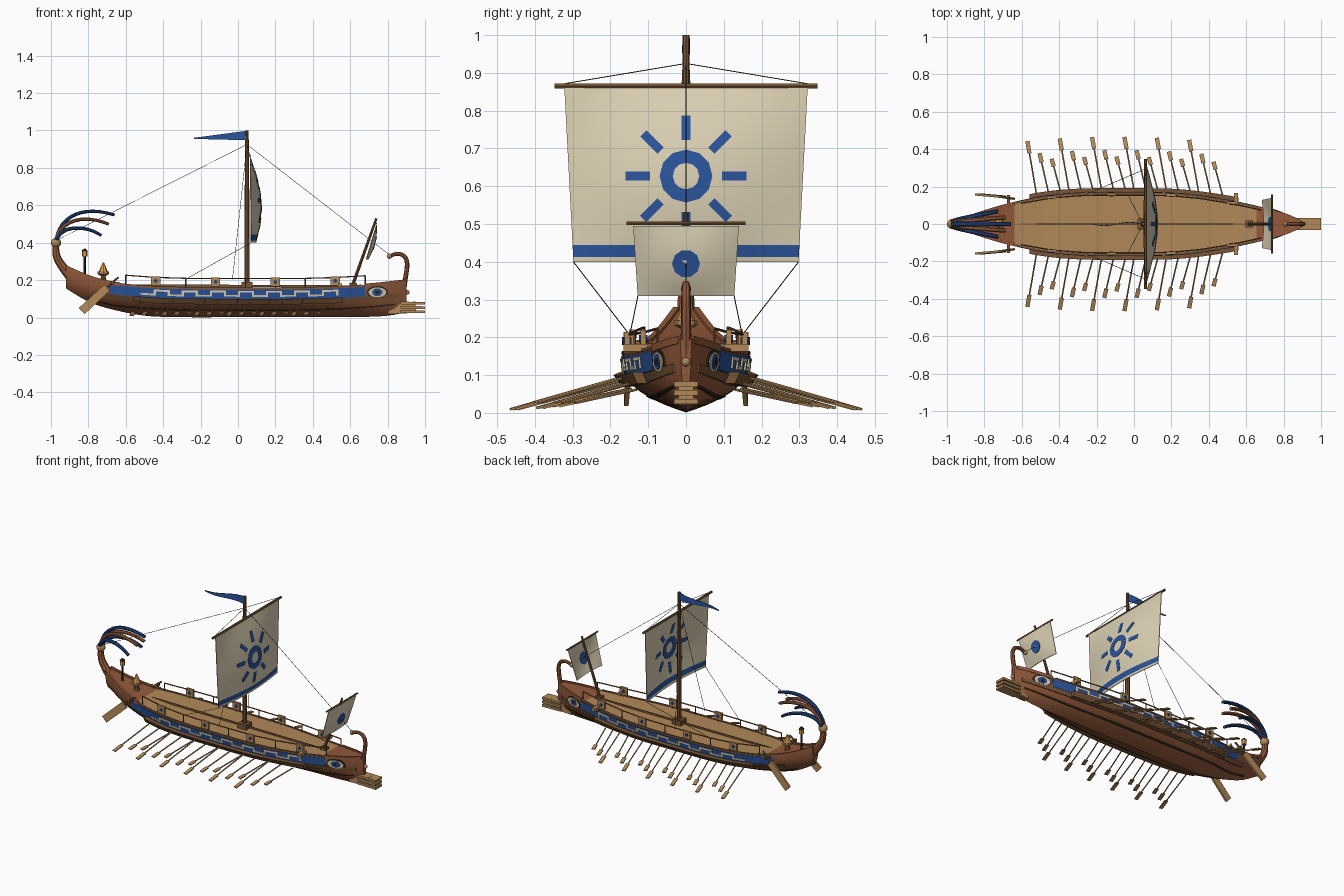
import bpy, bmesh, math
from math import sin, cos, pi
from mathutils import Vector as V

if "Cube" in bpy.data.objects:
    bpy.data.objects.remove(bpy.data.objects["Cube"])


def material(name, *rgb):
    m = bpy.data.materials.new(name)
    m.use_nodes = True
    m.diffuse_color = (*rgb, 1)
    m.node_tree.nodes["Principled BSDF"].inputs["Base Color"].default_value = (*rgb, 1)
    return m


HULL = material("red brown wood", .29, .1, .042)
DARK = material("dark wood", .19, .09, .036)
TAN = material("tan wood", .44, .25, .1)
CREAM = material("cream cloth", .72, .64, .46)
BLUE = material("blue paint", .024, .09, .34)
NAVY = material("navy paint", .017, .055, .2)
ROPE = material("black brown rope", .03, .02, .012)
GOLD = material("orange gold", .72, .36, .09)
made = []


def add(name, mesh, mats):
    ob = bpy.data.objects.new(name, mesh)
    bpy.context.collection.objects.link(ob)
    for m in mats:
        mesh.materials.append(m)
    made.append(ob)
    return ob


def loft(name, sections, mats, cyclic=False, rule=None):
    """Skin closed sections in order; rule(i, j) picks the colour of a face."""
    mats = mats if isinstance(mats, list) else [mats]
    bm = bmesh.new()
    rings = [[bm.verts.new(p) for p in s] for s in sections]
    n, k = len(rings), len(rings[0])
    for i in range(n if cyclic else n - 1):
        a, b = rings[i], rings[(i + 1) % n]
        for j in range(k):
            f = bm.faces.new((a[j], a[(j + 1) % k], b[(j + 1) % k], b[j]))
            f.material_index = rule(i, j) if rule else 0
    if not cyclic:
        bm.faces.new(rings[0])
        bm.faces.new(rings[-1])
    bmesh.ops.recalc_face_normals(bm, faces=bm.faces)
    mesh = bpy.data.meshes.new(name)
    bm.to_mesh(mesh)
    bm.free()
    return add(name, mesh, mats)


def beam(name, a, b, w, h, mat, side=(0, 1, 0)):
    a, b = V(a), V(b)
    d = (b - a).normalized()
    u = (V(side) - d * d.dot(V(side))).normalized() * w / 2
    v = d.cross(u).normalized() * h / 2
    return loft(name, [[p + u + v, p - u + v, p - u - v, p + u - v] for p in (a, b)], mat)


def rod(name, pts, r, mat, taper=1.0, smooth=False):
    cu = bpy.data.curves.new(name, "CURVE")
    cu.dimensions = "3D"
    cu.bevel_depth, cu.bevel_resolution, cu.use_fill_caps = r, 2 if r > .008 else 1, True
    sp = cu.splines.new("NURBS" if smooth else "POLY")
    sp.points.add(len(pts) - 1)
    for i, p in enumerate(pts):
        sp.points[i].co = (*p, 1)
        sp.points[i].radius = 1 + (taper - 1) * i / (len(pts) - 1)
    if smooth:
        sp.order_u, sp.use_endpoint_u, sp.resolution_u = 3, True, 6
    tmp = bpy.data.objects.new(name, cu)
    mesh = bpy.data.meshes.new_from_object(tmp)
    bpy.data.objects.remove(tmp)
    mesh.name = name
    mesh.materials.clear()
    return add(name, mesh, [mat])


def turned(name, x, y, profile, mat, sides=8):
    ring = [(cos(2 * pi * i / sides), sin(2 * pi * i / sides)) for i in range(sides)]
    return loft(name, [[(x + r * c, y + r * s, z) for c, s in ring] for r, z in profile], mat)


def ball(name, c, r, mat):
    turned(name, c[0], c[1], [(r * max(.05, sin(pi * i / 8)), c[2] - r * cos(pi * i / 8))
                              for i in range(9)], mat, 12)


# Hull lines: x, keel height, sheer height, half beam
LINES = [(-.92, .155, .272, .03), (-.8, .085, .22, .07), (-.68, .045, .187, .105),
         (-.5, .01, .168, .145), (-.3, .002, .16, .165), (0, .002, .158, .168),
         (.25, .002, .158, .162), (.5, .002, .163, .127), (.7, .004, .175, .084),
         (.82, .012, .187, .05), (.9, .03, .197, .014)]


def lines(x):
    i = max(0, min(len(LINES) - 2, sum(r[0] <= x for r in LINES) - 1))
    q = [LINES[max(0, min(len(LINES) - 1, j))] for j in range(i - 1, i + 3)]
    h = q[2][0] - q[1][0]
    t = (x - q[1][0]) / h
    out = []
    for c in (1, 2, 3):
        m0 = (q[2][c] - q[0][c]) / (q[2][0] - q[0][0]) * h
        m1 = (q[3][c] - q[1][c]) / (q[3][0] - q[1][0]) * h
        d = q[2][c] - q[1][c]
        out.append(q[1][c] + t * (m0 + t * (3 * d - 2 * m0 - m1 + t * (m0 + m1 - 2 * d))))
    return out


def side_y(x, z):
    keel, sheer, half = lines(x)
    t = max(0, min(1, (z - keel) / (sheer - keel)))
    return half * (1 - (1 - t) ** 3)


def strake(name, x0, x1, low, high, out, mat, inset=.01, n=30):
    """Strip along both sides, with heights measured from the sheer."""
    for s in (1, -1):
        rows = []
        for i in range(n + 1):
            x = x0 + (x1 - x0) * i / n
            za, zb = lines(x)[1] + low, lines(x)[1] + high
            ya, yb = side_y(x, za), side_y(x, zb)
            rows.append([(x, s * (ya + out), za), (x, s * (yb + out), zb),
                         (x, s * (yb - inset), zb), (x, s * (ya - inset), za)])
        loft(name, rows, mat)


# Hull and deck
hull = []
for i in range(53):
    x = -.92 + 1.82 * i / 52
    keel, sheer, half = lines(x)
    prof = [(1 - k / 8) ** 1.5 for k in range(9)]
    port = [(x, half * (1 - (1 - t) ** 3), keel + t * (sheer - keel)) for t in prof]
    hull.append(port + [(x, -p[1], p[2]) for p in port[-2::-1]])
loft("hull", hull, [HULL, TAN], rule=lambda i, j: int(j == 16 and 8 <= i < 45))
beam("deck_centre_seam", (-.63, 0, .172), (.62, 0, .166), .004, .012, DARK)
strake("deck_edge", -.63, .66, -.004, .004, .002, DARK)
strake("stern_gunwale", -.92, -.63, -.012, .008, .004, HULL, .012, 12)
strake("bow_gunwale", .68, .89, -.012, .008, .003, HULL, .008, 12)
strake("lower_wale", -.8, .84, -.122, -.115, .003, ROPE)
strake("upper_wale", -.75, .86, -.085, -.062, .005, DARK)
strake("outrigger", -.56, .56, -.088, -.058, .032, DARK)

# Painted side band with stepped key pattern
strake("painted_band", -.69, .68, -.06, -.008, .003, BLUE)
step = .075
for k in range(14):
    x = -.52 + k * step
    lo = -.025 if k % 2 else -.047
    strake("key_line", x, x + step, lo, lo + .01, .006, CREAM, 0, 3)
    strake("key_riser", x + step - .006, x + step + .006, -.047, -.015, .006, CREAM, 0, 1)

# Eyes on the bow
for s in (1, -1):
    for k, (rx, rz, mat) in enumerate([(.056, .034, ROPE), (.048, .026, CREAM),
                                       (.027, .021, BLUE), (.012, .01, ROPE)]):
        rim = [(.745 + rx * cos(pi * i / 10), .135 + rz * sin(pi * i / 10)) for i in range(20)]
        loft("bow_eye", [[(x, s * (side_y(x, z) + o), z) for x, z in rim]
                         for o in (-.002, .004 + k * .0015)], mat)

# Railing, shields, catheads and steering brackets
for s in (1, -1):
    xs = [-.6 + .16 * i for i in range(9)]
    tops = [(x, s * (lines(x)[2] - .014), lines(x)[1] + .05) for x in xs]
    rod("top_rail", tops, .0035, DARK)
    for p in tops:
        rod("rail_post", [(p[0], p[1], p[2] - .055), p], .0035, DARK)
    for x in (-.44, -.12, .2, .52):
        y, z = s * (lines(x)[2] - .01), lines(x)[1] + .032
        beam("shield_board", (x - .025, y, z), (x + .025, y, z), .014, .048, TAN)
        rim = [(x + .01 * cos(pi * i / 4), z + .01 * sin(pi * i / 4)) for i in range(8)]
        loft("shield_boss", [[(a, y + o, c) for a, c in rim] for o in (-.011, .011)], NAVY)
    beam("cathead", (.545, s * .1, .172), (.545, s * .165, .172), .022, .02, TAN, (1, 0, 0))
    beam("steering_bracket", (-.67, s * .09, .185), (-.67, s * .155, .185),
         .016, .016, DARK, (1, 0, 0))

# Oars in three banks
for s in (1, -1):
    for k in range(6):
        for bank, reach in enumerate((.465, .395, .36)):
            x = -.57 + .173 * k + .065 * bank
            tip = V((x, s * (reach - .1 * (x + .1) ** 2), .01 + .004 * bank))
            root = V((x + .055, s * (lines(x)[2] - .01), .098 - .018 * bank))
            neck = tip.lerp(root, .2)
            rod("oar_shaft", [root, neck], .004, TAN)
            beam("oar_blade", neck, tip, .022, .006, TAN, (1, 0, 0))
    # Steering oars
    rod("steering_shaft", [(-.64, s * .135, .215), (-.75, s * .15, .115)], .006, DARK)
    beam("steering_blade", (-.70, s * .146, .16), (-.835, s * .158, .035), .012, .045, TAN)

# Ram, bow boss and curled stem post
beam("ram_core", (.8, 0, .048), (.95, 0, .055), .04, .06, TAN)
for z in (.032, .055, .078):
    beam("ram_fin", (.87, 0, z), (1, 0, z - .002), .064, .014, TAN)
ball("bow_boss", (.905, 0, .135), .012, TAN)
rod("stem_post", [(.875, 0, .06), (.89, 0, .18), (.91, 0, .3), (.88, 0, .34), (.83, 0, .34),
                  (.81, 0, .325)], .014, HULL, .65, True)
ball("stem_knob", (.81, 0, .328), .014, TAN)

# Stern post with knob and fan of plumes
rod("stern_post", [(-.88, 0, .2), (-.94, 0, .27), (-.98, 0, .34), (-.972, 0, .41)],
    .028, HULL, .55, True)
ball("stern_knob", (-.973, 0, .4), .027, TAN)
for y, drop, end, mat in [(0, 0, -.66, NAVY), (.035, .045, -.69, HULL), (-.035, .045, -.69, HULL),
                          (.068, .1, -.73, NAVY), (-.068, .1, -.73, NAVY)]:
    path = [V((-.97, y * .15, .415)), V((-.95, y * .35, .55 - drop * .6)),
            V((-.82, y * .75, .6 - drop)), V((end, y, .548 - drop * 1.1))]
    rows = []
    for i in range(13):
        t = i / 12
        u = 1 - t
        p = path[0] * u ** 3 + path[1] * 3 * u * u * t + path[2] * 3 * u * t * t + path[3] * t ** 3
        d = ((path[1] - path[0]) * u * u + (path[2] - path[1]) * 2 * u * t
             + (path[3] - path[2]) * t * t).normalized()
        a = V((0, 1, 0)) * (.015 - .004 * t)
        b = d.cross(V((0, 1, 0))).normalized() * (.011 - .003 * t)
        rows.append([p + a * c + b * e for c, e in
                     ((1, .4), (.5, 1), (-.5, 1), (-1, .4), (-1, -.4), (-.5, -1), (.5, -1), (1, -.4))])
    loft("stern_plume", rows, mat)

# Stern lantern and altar
rod("lantern_pole", [(-.82, 0, .22), (-.82, 0, .33)], .006, ROPE)
turned("lantern", -.82, 0, [(.015, .325), (.015, .355)], GOLD, 6)
turned("lantern_cap", -.82, 0, [(.018, .355), (.003, .369)], ROPE, 6)
turned("altar_stand", -.72, 0, [(.02, .185), (.011, .225)], DARK)
turned("altar_bowl", -.72, 0, [(.014, .222), (.03, .232), (.03, .245)], TAN)
turned("altar_flame", -.72, 0, [(.024, .245), (.014, .27), (.003, .295)], GOLD)

# Main mast, yard and pennant
turned("main_mast", .048, 0, [(.014, .15), (.013, .6), (.009, 1)], DARK)
beam("mast_step", (.048, 0, .15), (.048, 0, .19), .06, .06, DARK)
rod("main_yard", [(.062, -.348, .865), (.062, .348, .865)], .0075, DARK)
flag = []
for i in range(13):
    t = i / 12
    x, y, z, h = .045 - .28 * t, .009 * sin(t * 6.5), .973 - .015 * t, .022 * (1 - t) + .003
    flag.append([(x, y + .002, z + h), (x, y - .002, z + h),
                 (x, y - .002, z - h), (x, y + .002, z - h)])
loft("pennant", flag, BLUE)


# Sails: billowed sheets with emblems laid on their surface
def sail(name, top, bottom, half_top, half_bot, x_top, x_bot, bulge, heights, band):
    def on(y, z, off):
        v = (top - z) / (top - bottom)
        half = half_top + (half_bot - half_top) * v
        belly = bulge * sin(pi * v * .85) * cos(pi / 2 * min(1, abs(y) / half))
        return V((x_top + (x_bot - x_top) * v + belly + off, y, z))
    rows = []
    for z in heights:
        half = half_top + (half_bot - half_top) * (top - z) / (top - bottom)
        ys = [half * (i / 8 - 1) for i in range(17)]
        rows.append([on(y, z, .002) for y in ys] + [on(y, z, -.002) for y in ys[::-1]])
    loft(name, rows, [CREAM, BLUE], rule=lambda i, j: int(i == band))
    return on


zs = [.86 - .416 * i / 14 for i in range(15)] + [.413, .4]
main = sail("main_sail", .86, .4, .322, .298, .065, .07, .055, zs, 14)
MID = .627
ring = []
for i in range(12):
    c, s = cos(pi * i / 6), sin(pi * i / 6)
    ring.append([main(r * c, MID + r * s, o) for r, o in
                 ((.07, .0045), (.07, -.0045), (.035, -.0045), (.035, .0045))])
loft("sun_ring", ring, BLUE, cyclic=True)
for i in range(8):
    c, s = cos(pi * i / 4), sin(pi * i / 4)
    ray = []
    for r in (.095, .127, .16):
        ray.append([main(r * c - w * s, MID + r * s + w * c, o) for w, o in
                    ((.012, .0045), (.012, -.0045), (-.012, -.0045), (-.012, .0045))])
    loft("sun_ray", ray, BLUE)

# Raked fore mast and sail
rod("fore_mast", [(.61, 0, .165), (.74, 0, .53)], .009, DARK, .7)
beam("fore_mast_step", (.615, 0, .16), (.615, 0, .185), .035, .04, DARK)
rod("fore_yard", [(.738, -.158, .502), (.738, .158, .502)], .005, DARK)
fore = sail("fore_sail", .495, .31, .14, .128, .74, .685, .022,
            [.495 - .185 * i / 8 for i in range(9)], -1)
loft("fore_emblem", [[fore(.037 * cos(pi * i / 5), .395 + .037 * sin(pi * i / 5), o)
                      for i in range(10)] for o in (-.0045, .0045)], BLUE)

# Rigging
HEAD = (.048, 0, .925)
rod("fore_stay", [HEAD, (.81, 0, .335)], .0013, ROPE)
rod("back_stay", [HEAD, (-.955, 0, .42)], .0013, ROPE)
for s in (1, -1):
    rod("yard_lift", [HEAD, (.062, s * .33, .87)], .0013, ROPE)
    rod("shroud", [HEAD, (-.03, s * .15, .2)], .0013, ROPE)
    rod("sheet", [(.07, s * .298, .4), (-.27, s * .152, .21)], .0013, ROPE)

# Smooth rounded parts, keep edges sharp
for ob in bpy.context.selected_objects:
    ob.select_set(False)
for ob in made:
    ob.select_set(True)
bpy.context.view_layer.objects.active = made[0]
bpy.ops.object.shade_smooth_by_angle(angle=math.radians(30))
